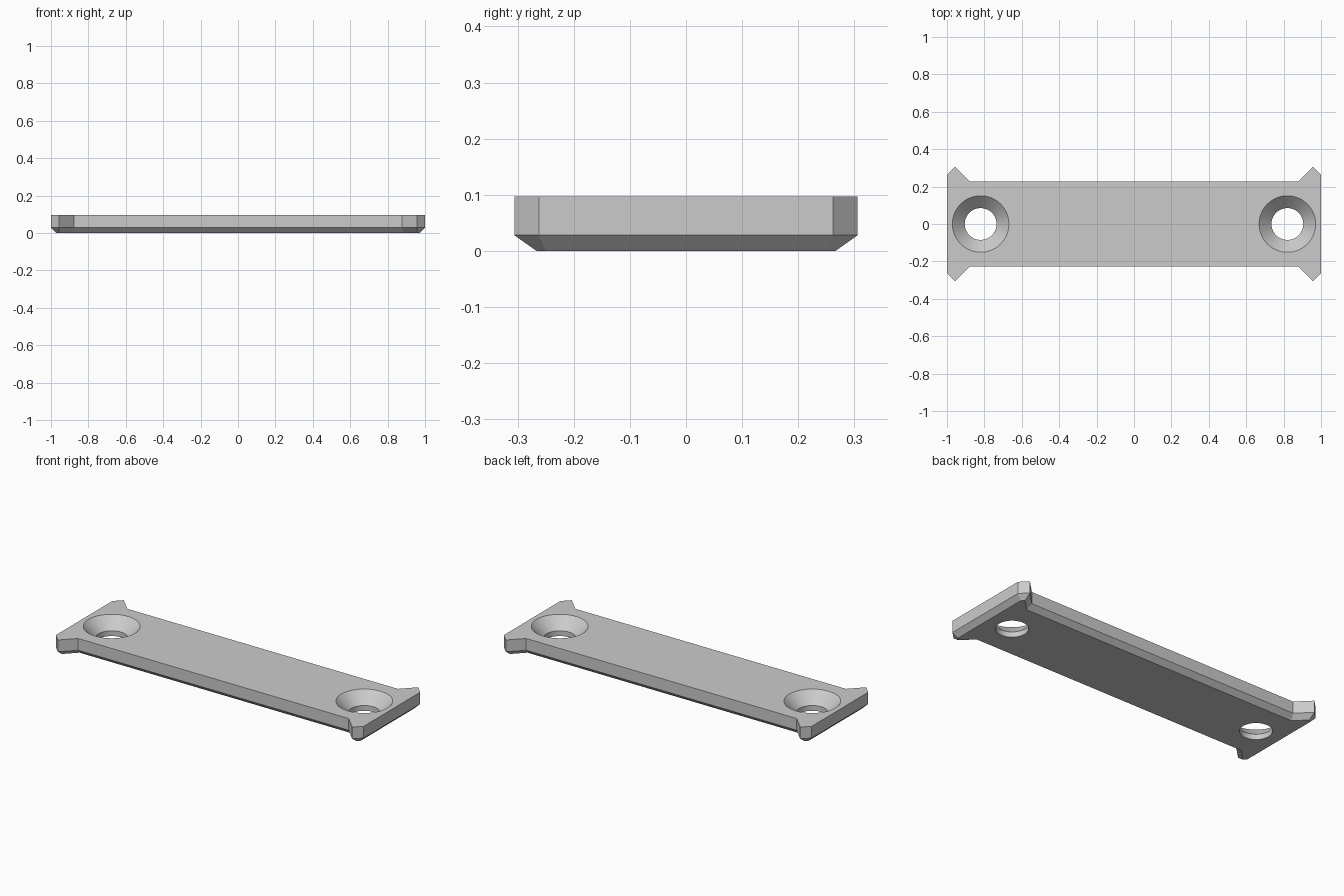
import bpy
import bmesh
from math import radians

if "Cube" in bpy.data.objects:
    bpy.data.objects.remove(bpy.data.objects["Cube"], do_unlink=True)

HEIGHT, CHAMFER = 0.097, 0.028
HOLE_X, HOLE_R, SINK_R = 0.82, 0.085, 0.151

grey = bpy.data.materials.new("plain grey")
grey.use_nodes = True
grey.diffuse_color = (0.6, 0.6, 0.6, 1)
grey.node_tree.nodes["Principled BSDF"].inputs["Base Color"].default_value = (0.6, 0.6, 0.6, 1)


def add_object(name, bm):
    bmesh.ops.recalc_face_normals(bm, faces=bm.faces)
    mesh = bpy.data.meshes.new(name)
    bm.to_mesh(mesh)
    bm.free()
    mesh.materials.append(grey)
    obj = bpy.data.objects.new(name, mesh)
    bpy.context.collection.objects.link(obj)
    return obj


# Plate outline: one corner ear, mirrored into the four corners
ear = [(1, 0.262), (0.956, 0.306), (0.878, 0.228)]
back = ear + [(-x, y) for x, y in reversed(ear)]
outline = back + [(-x, -y) for x, y in back]

bm = bmesh.new()
bottom = bm.faces.new([bm.verts.new((x, y, CHAMFER)) for x, y in outline])
top = bmesh.ops.extrude_face_region(bm, geom=[bottom], use_keep_orig=True)["geom"]
for v in top:
    if isinstance(v, bmesh.types.BMVert):
        v.co.z = HEIGHT
bmesh.ops.recalc_face_normals(bm, faces=bm.faces)

# Chamfer around the underside
under = min(bm.faces, key=lambda f: f.calc_center_median().z)
bmesh.ops.inset_region(bm, faces=[under], thickness=CHAMFER, depth=CHAMFER,
                       use_even_offset=True)
plate = add_object("mounting_plate", bm)


# Countersunk screw holes
def hole_cutter(name, x, over=0.02, sides=64):
    bm = bmesh.new()
    profile = [(HOLE_R, -over), (HOLE_R, HEIGHT - (SINK_R - HOLE_R)),
               (SINK_R + over, HEIGHT + over)]
    rings = []
    for r, z in profile:
        ring = bmesh.ops.create_circle(bm, segments=sides, radius=r)["verts"]
        for v in ring:
            v.co.x += x
            v.co.z = z
        rings.append(ring)
    for a, b in zip(rings, rings[1:]):
        for i in range(sides):
            j = (i + 1) % sides
            bm.faces.new((a[i], a[j], b[j], b[i]))
    bm.faces.new(rings[0])
    bm.faces.new(rings[-1])
    cutter = add_object(name, bm)
    cutter.hide_render = True
    return cutter


bpy.ops.object.select_all(action="DESELECT")
plate.select_set(True)
bpy.context.view_layer.objects.active = plate
for side, x in (("left", HOLE_X), ("right", -HOLE_X)):
    cutter = hole_cutter(side + "_hole_cutter", x)
    mod = plate.modifiers.new(side + "_hole", "BOOLEAN")
    mod.operation = "DIFFERENCE"
    mod.solver = "EXACT"
    mod.object = cutter
    bpy.ops.object.modifier_apply(modifier=mod.name)
    bpy.data.objects.remove(cutter, do_unlink=True)

bpy.ops.object.shade_smooth_by_angle(angle=radians(30))
